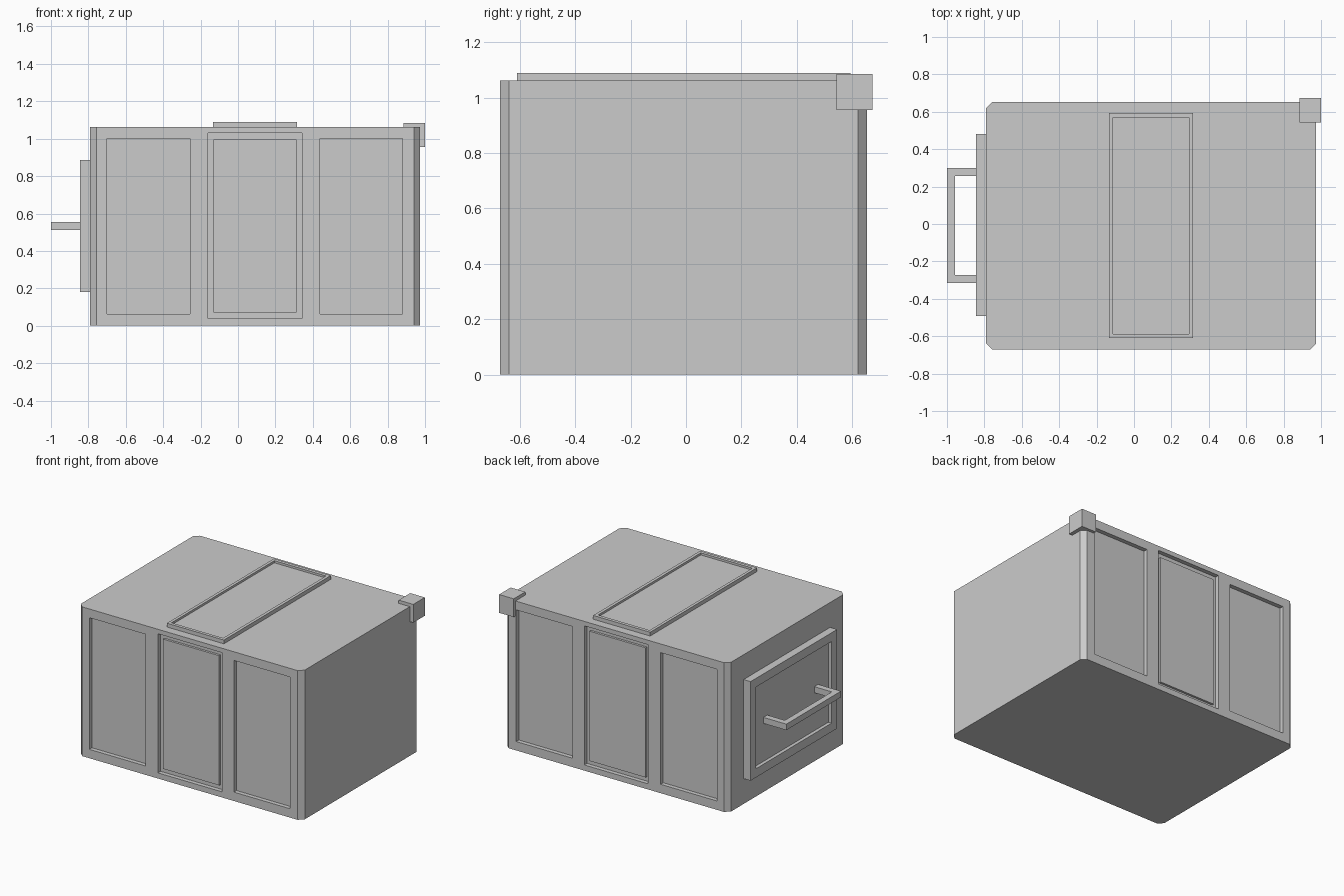
import bpy, bmesh

if "Cube" in bpy.data.objects:
    bpy.data.objects.remove(bpy.data.objects["Cube"])

grey = bpy.data.materials.new("light_grey")
grey.diffuse_color = (0.6, 0.6, 0.6, 1)
grey.use_nodes = True
grey.node_tree.nodes["Principled BSDF"].inputs["Base Color"].default_value = grey.diffuse_color


def add_object(name, bm):
    bmesh.ops.recalc_face_normals(bm, faces=bm.faces)
    mesh = bpy.data.meshes.new(name)
    bm.to_mesh(mesh)
    bm.free()
    mesh.materials.append(grey)
    ob = bpy.data.objects.new(name, mesh)
    bpy.context.collection.objects.link(ob)
    return ob


def prism(name, outline, z0, z1):
    """Extrude an xy outline from z0 to z1."""
    bm = bmesh.new()
    face = bm.faces.new([bm.verts.new((x, y, z0)) for x, y in outline])
    ext = bmesh.ops.extrude_face_region(bm, geom=[face])
    for v in ext["geom"]:
        if isinstance(v, bmesh.types.BMVert):
            v.co.z = z1
    return add_object(name, bm)


def box(name, x, y, z):
    return prism(name, [(x[0], y[0]), (x[1], y[0]), (x[1], y[1]), (x[0], y[1])], *z)


def cut(target, x, y, z):
    """Subtract a box from the target."""
    cutter = box("cutter", x, y, z)
    cutter.hide_render = True
    mod = target.modifiers.new("cut", "BOOLEAN")
    mod.operation = "DIFFERENCE"
    mod.solver = "EXACT"
    mod.object = cutter
    bpy.context.view_layer.objects.active = target
    bpy.ops.object.modifier_apply(modifier=mod.name)
    bpy.data.objects.remove(cutter)


# Body with chamfered upright corners
X0, X1, Y0, Y1, H, C = -0.79, 0.973, -0.672, 0.653, 1.062, 0.033
body = prism("body", [(X0 + C, Y0), (X1 - C, Y0), (X1, Y0 + C), (X1, Y1 - C),
                      (X1 - C, Y1), (X0 + C, Y1), (X0, Y1 - C), (X0, Y0 + C)], 0, H)

# Recessed panels on front and back, with a raised door in the middle one
D = 0.03
for label, y_in, y_out, y_door in (("front", Y0 + D, Y0 - 0.1, Y0 + 0.014),
                                   ("back", Y1 - D, Y1 + 0.1, Y1 - 0.014)):
    ys = sorted((y_in, y_out))
    cut(body, (-0.70, -0.257), ys, (0.063, 1.0))
    cut(body, (-0.16, 0.343), ys, (0.04, 1.03))
    cut(body, (0.438, 0.88), ys, (0.063, 1.0))
    box(label + "_door", (-0.13, 0.313), sorted((y_in, y_door)), (0.072, 0.995))

# Roof hatch with a raised rim
hatch = box("roof_hatch", (-0.133, 0.316), (-0.61, 0.593), (H, 1.089))
cut(hatch, (-0.112, 0.294), (-0.587, 0.569), (1.074, 1.2))

# Side drawer plate with a sunken centre
drawer = box("drawer_plate", (-0.845, X0), (-0.492, 0.48), (0.18, 0.885))
cut(drawer, (-0.95, -0.82), (-0.43, 0.418), (0.242, 0.823))

# U-shaped pull handle
prism("drawer_handle", [(-0.82, -0.315), (-1.0, -0.315), (-1.0, 0.3), (-0.82, 0.3),
                        (-0.82, 0.257), (-0.958, 0.257), (-0.958, -0.272),
                        (-0.82, -0.272)], 0.512, 0.555)

# Block on the top back corner
box("corner_block", (0.885, 1.0), (0.543, 0.673), (0.955, 1.085))
